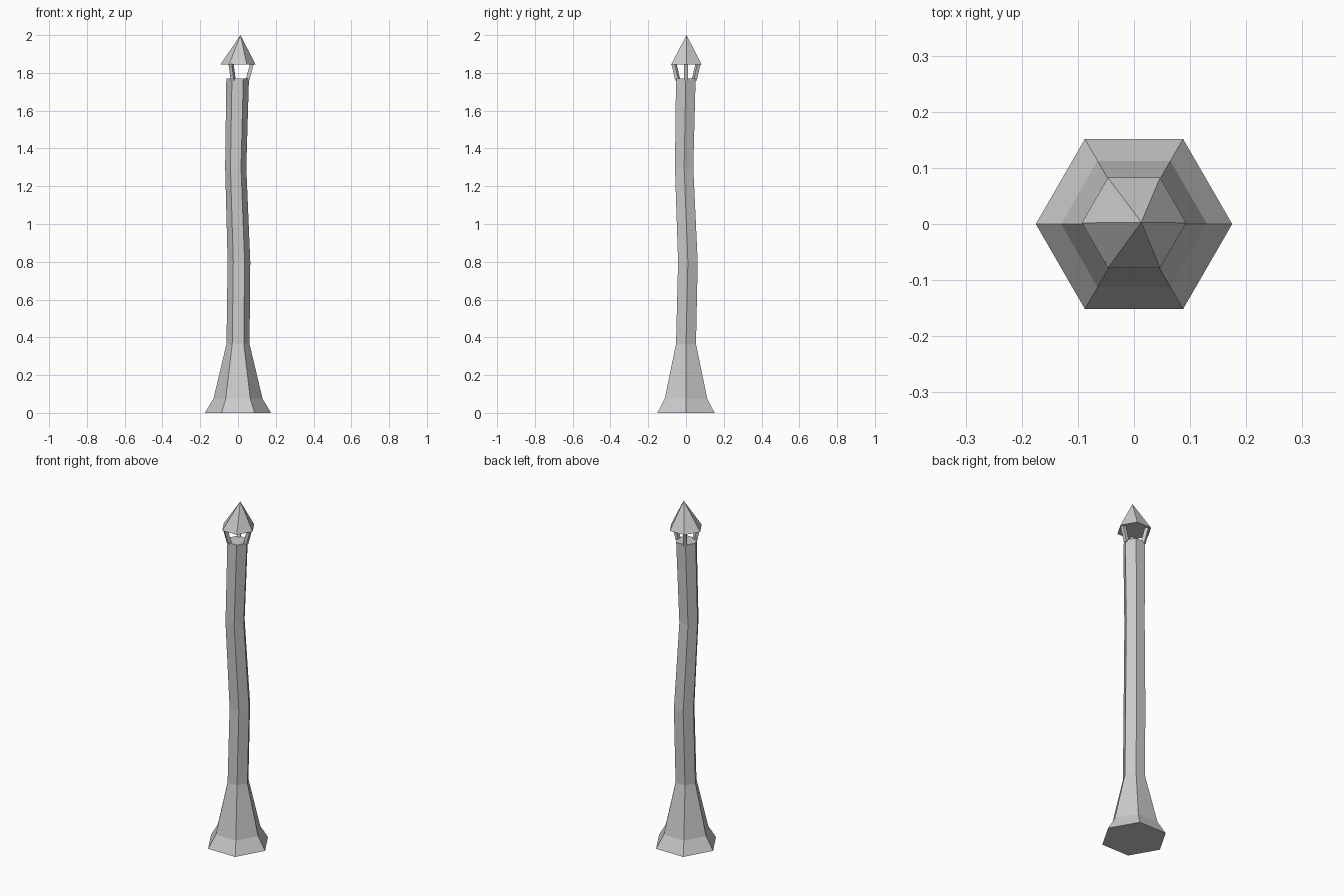
import bpy, bmesh, math
from mathutils import Vector

if "Cube" in bpy.data.objects:
    bpy.data.objects.remove(bpy.data.objects["Cube"])


def loft(name, rings, sides=6, apex=None):
    """Capped stack of regular polygons: (x, y, z, radius), optionally to a point."""
    bm = bmesh.new()
    loops = []
    for x, y, z, r in rings:
        loops.append([bm.verts.new((x + r * math.cos(math.tau * i / sides),
                                    y + r * math.sin(math.tau * i / sides), z))
                      for i in range(sides)])
    for a, b in zip(loops, loops[1:]):
        for i in range(sides):
            j = (i + 1) % sides
            bm.faces.new((a[i], a[j], b[j], b[i]))
    bm.faces.new(loops[0][::-1])
    if apex:
        tip = bm.verts.new(apex)
        for i in range(sides):
            bm.faces.new((loops[-1][i], loops[-1][(i + 1) % sides], tip))
    else:
        bm.faces.new(loops[-1])
    mesh = bpy.data.meshes.new(name)
    bm.to_mesh(mesh)
    bm.free()
    ob = bpy.data.objects.new(name, mesh)
    bpy.context.collection.objects.link(ob)
    return ob


def post(name, angle, r0, r1, z0, z1, size):
    """Square post leaning outward along the given angle."""
    bm = bmesh.new()
    bmesh.ops.create_cube(bm, size=1)
    out = Vector((math.cos(angle), math.sin(angle), 0))
    side = Vector((-out.y, out.x, 0))
    for v in bm.verts:
        r, z = (r1, z1) if v.co.z > 0 else (r0, z0)
        v.co = out * (r + v.co.x * size) + side * v.co.y * size + Vector((0, 0, z))
    mesh = bpy.data.meshes.new(name)
    bm.to_mesh(mesh)
    bm.free()
    bpy.context.collection.objects.link(bpy.data.objects.new(name, mesh))


# Flared foot and slightly crooked hexagonal shaft
loft("chimney_shaft", [
    (0, 0, 0, 0.175),
    (0, 0, 0.075, 0.13),
    (0, 0, 0.365, 0.061),
    (0.005, 0.01, 0.80, 0.06),
    (-0.012, -0.01, 1.30, 0.056),
    (-0.002, -0.001, 1.77, 0.06),
])

# Three slanted posts carrying the cap
for k in range(3):
    post(f"cap_post_{k + 1}", math.tau * k / 3, 0.05, 0.074, 1.76, 1.85, 0.02)

# Pointed hexagonal cap with its tip off centre
loft("cap_roof", [(0, 0.002, 1.845, 0.093)], apex=(0.013, 0.003, 2.0))
